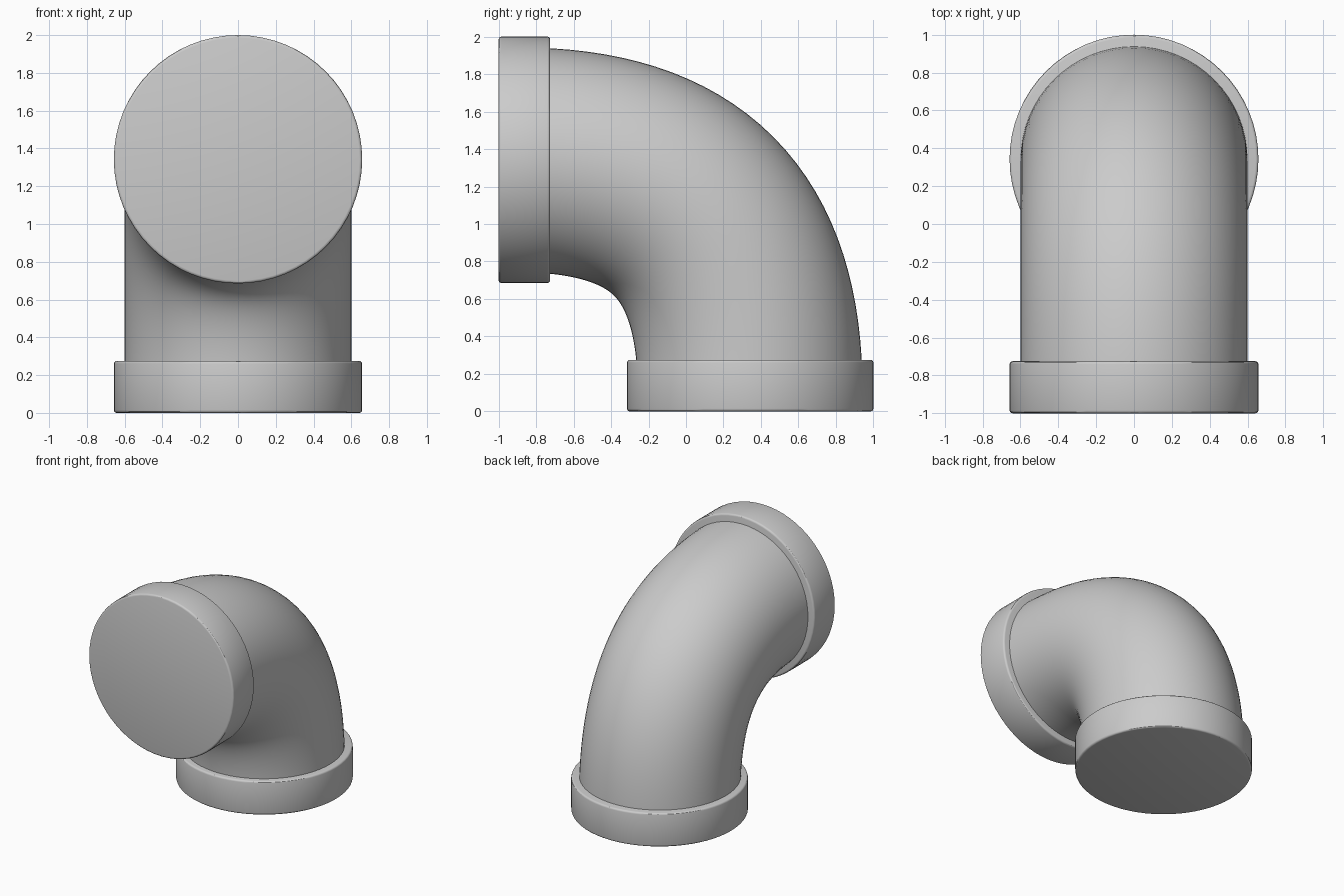
import bpy, bmesh, math
from mathutils import Vector
from mathutils.geometry import interpolate_bezier

if "Cube" in bpy.data.objects:
    bpy.data.objects.remove(bpy.data.objects["Cube"])

AXIS = 0.3425      # bottom collar axis (y); front collar axis is 1 + AXIS (z)
COLLAR_R = 0.6575
COLLAR_H = 0.275
PIPE_R = 0.6
SIDES = 64


def smooth(ob, angle=30):
    bpy.ops.object.select_all(action='DESELECT')
    ob.select_set(True)
    bpy.context.view_layer.objects.active = ob
    bpy.ops.object.shade_smooth_by_angle(angle=math.radians(angle))


def collar(name, location, rot_x):
    bpy.ops.mesh.primitive_cylinder_add(vertices=SIDES, radius=COLLAR_R, depth=COLLAR_H,
                                        location=location, rotation=(rot_x, 0, 0))
    ob = bpy.context.object
    ob.name = name
    # softened rims
    bev = ob.modifiers.new("rim_bevel", 'BEVEL')
    bev.width = 0.015
    bev.segments = 3
    bev.limit_method = 'ANGLE'
    bev.angle_limit = math.radians(40)
    bpy.ops.object.modifier_apply(modifier=bev.name)
    smooth(ob)


# flat-ended collars
collar("bottom_collar", (0, AXIS, COLLAR_H / 2), 0)
collar("front_collar", (0, -1 + COLLAR_H / 2, 1 + AXIS), math.pi / 2)

# bent pipe: a circle swept along a quarter-turn curve
start, end, handle = 0.10, -0.90, 0.853
path = interpolate_bezier(Vector((0, AXIS, start)), Vector((0, AXIS, start + handle)),
                          Vector((0, end + handle, 1 + AXIS)), Vector((0, end, 1 + AXIS)), 33)
bm = bmesh.new()
rings = []
for i, p in enumerate(path):
    if i == 0:
        t = Vector((0, 0, 1))
    elif i == len(path) - 1:
        t = Vector((0, -1, 0))
    else:
        t = (path[i + 1] - path[i - 1]).normalized()
    out = Vector((0, t.z, -t.y))
    rings.append([bm.verts.new(p + PIPE_R * (math.cos(a) * Vector((1, 0, 0)) + math.sin(a) * out))
                  for a in (2 * math.pi * k / SIDES for k in range(SIDES))])
for r0, r1 in zip(rings, rings[1:]):
    for k in range(SIDES):
        n = (k + 1) % SIDES
        bm.faces.new((r0[k], r0[n], r1[n], r1[k]))
bm.faces.new(rings[0])
bm.faces.new(rings[-1])
bmesh.ops.recalc_face_normals(bm, faces=bm.faces)
mesh = bpy.data.meshes.new("bent_pipe")
bm.to_mesh(mesh)
bm.free()
pipe = bpy.data.objects.new("bent_pipe", mesh)
bpy.context.collection.objects.link(pipe)
smooth(pipe, 40)
